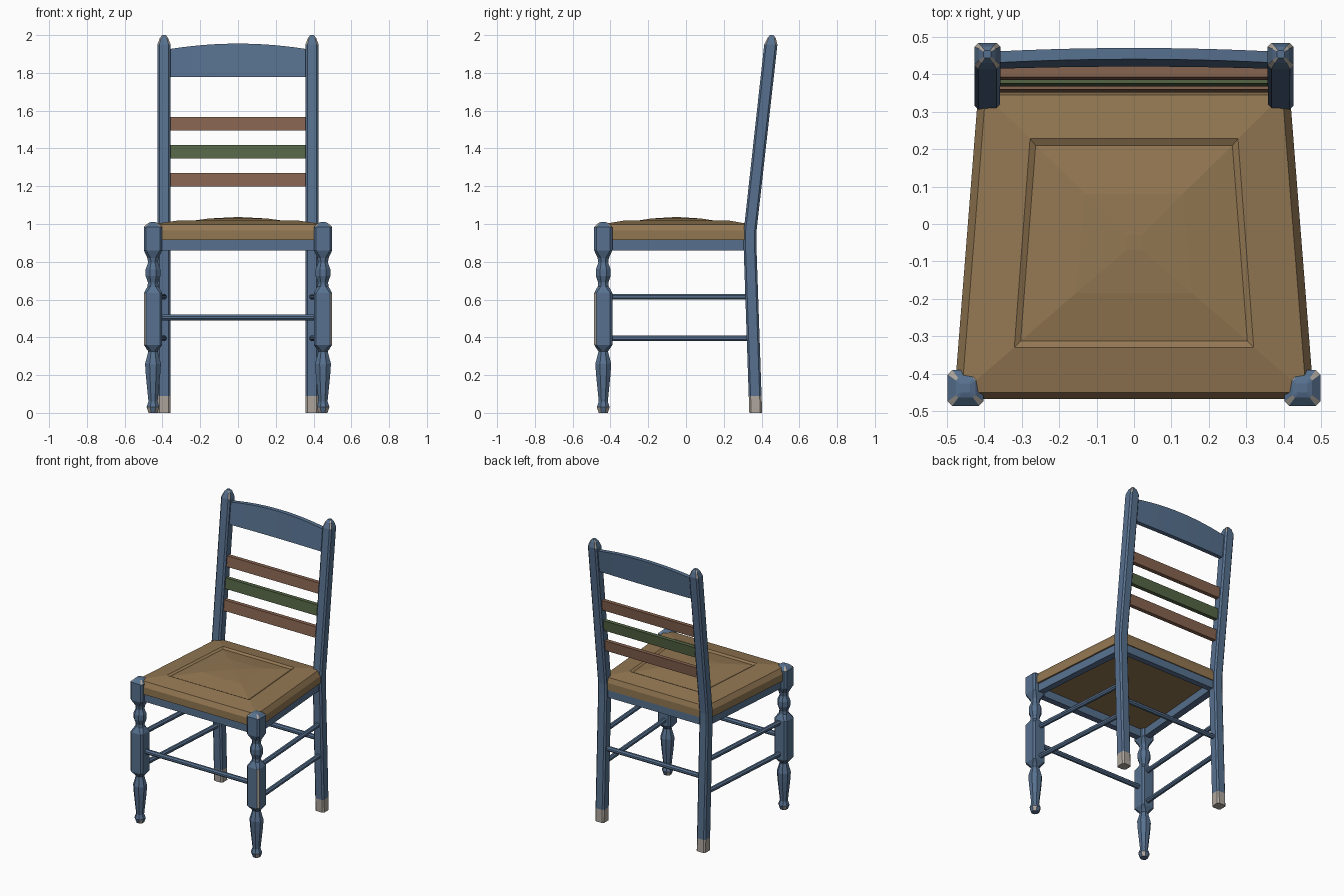
import bpy, bmesh, math
from mathutils import Vector

old = bpy.data.objects.get("Cube")
if old:
    bpy.data.objects.remove(old, do_unlink=True)


def material(name, rgb):
    m = bpy.data.materials.new(name)
    m.use_nodes = True
    color = (*rgb, 1)
    m.diffuse_color = color
    bsdf = next(n for n in m.node_tree.nodes if n.type == 'BSDF_PRINCIPLED')
    bsdf.inputs["Base Color"].default_value = color
    bsdf.inputs["Roughness"].default_value = 0.8
    return m


BLUE = material("blue paint", (0.095, 0.165, 0.275))
WORN = material("worn grey wood", (0.42, 0.38, 0.34))
STRAW = material("woven straw", (0.29, 0.185, 0.085))
RED = material("dusty red paint", (0.24, 0.125, 0.08))
GREEN = material("moss green paint", (0.09, 0.13, 0.06))


def loft(name, rings, mats, rule=None, closed=False):
    """Skin a list of equal-sized rings; rule picks the faces in the second material."""
    bm = bmesh.new()
    loops = [[bm.verts.new(p) for p in ring] for ring in rings]
    n = len(loops[0])
    pairs = list(zip(loops, loops[1:]))
    if closed:
        pairs.append((loops[-1], loops[0]))
    else:
        bm.faces.new(loops[0])
        bm.faces.new(loops[-1])
    for a, b in pairs:
        for i in range(n):
            j = (i + 1) % n
            bm.faces.new((a[i], a[j], b[j], b[i]))
    bmesh.ops.recalc_face_normals(bm, faces=bm.faces)
    if rule:
        for f in bm.faces:
            f.material_index = int(rule(f.normal, f.calc_center_median()))
    mesh = bpy.data.meshes.new(name)
    bm.to_mesh(mesh)
    bm.free()
    for m in mats:
        mesh.materials.append(m)
    ob = bpy.data.objects.new(name, mesh)
    bpy.context.scene.collection.objects.link(ob)
    return ob


def octagon(x, y, z, half, corner):
    """Square ring with its corners cut off."""
    h, k = half, half * (1 - corner)
    pts = [(h, -k), (h, k), (k, h), (-k, h), (-h, k), (-h, -k), (-k, -h), (k, -h)]
    return [(x + px, y + py, z) for px, py in pts]


def diagonal(n):
    return min(abs(n.x), abs(n.y)) > 0.25


def rod(name, a, b, radius=0.017):
    a, b = Vector(a), Vector(b)
    side = (b - a).cross(Vector((0, 0, 1))).normalized()
    up = side.cross(b - a).normalized()
    angles = [math.tau * (i + 0.5) / 8 for i in range(8)]
    rings = [[p + radius * (math.cos(t) * side + math.sin(t) * up) for t in angles]
             for p in (a, b)]
    loft(name, rings, [BLUE])


# Back posts: height, depth position, half width
POST = [(0, 0.369, 0.034), (0.09, 0.366, 0.034), (0.88, 0.339, 0.034),
        (0.96, 0.339, 0.034), (1.04, 0.348, 0.034), (1.95, 0.449, 0.035),
        (1.985, 0.453, 0.022), (2.0, 0.454, 0.01)]
# Front legs: height, half width, corner cut
SQ, RD = 0.25, 0.58
LEG = [(0, 0.024, RD), (0.03, 0.034, RD), (0.06, 0.024, RD), (0.2, 0.038, RD),
       (0.26, 0.042, RD), (0.325, 0.025, RD), (0.335, 0.032, RD), (0.36, 0.048, SQ),
       (0.635, 0.048, SQ), (0.67, 0.029, RD), (0.69, 0.027, RD), (0.725, 0.039, RD),
       (0.76, 0.039, RD), (0.795, 0.026, RD), (0.82, 0.03, RD), (0.86, 0.048, SQ),
       (0.985, 0.048, SQ), (1.005, 0.026, SQ), (1.01, 0.012, SQ)]

for label, s in (("left", 1), ("right", -1)):
    loft(f"{label}_back_post",
         [octagon(s * 0.392, y, z, h, 0.3) for z, y, h in POST], [BLUE, WORN],
         lambda n, c: c.z < 0.089 or (c.z > 1.955 and diagonal(n)))

    def leg_wear(n, c):
        if not diagonal(n):
            return False
        outer_front = n.x * s > 0 and n.y < 0
        return c.z < 0.02 or c.z > 0.987 or (0.4 < c.z < 0.6 and outer_front)

    loft(f"{label}_front_leg",
         [octagon(s * 0.45, -0.438, z, h, k) for z, h, k in LEG], [BLUE, WORN], leg_wear)

    # Side stretchers
    for level, z in (("lower", 0.395), ("upper", 0.615)):
        rod(f"{label}_{level}_side_stretcher", (s * 0.445, -0.42, z), (s * 0.393, 0.35, z))

# Cross stretchers
rod("front_stretcher", (-0.43, -0.438, 0.505), (0.43, -0.438, 0.505))
rod("back_stretcher", (-0.38, 0.352, 0.505), (0.38, 0.352, 0.505))


def trapezoid(front, back, y0, y1, z):
    return [(-front, y0, z), (front, y0, z), (back, y1, z), (-back, y1, z)]


# Apron frame below the seat
OUTER, INNER = (0.468, 0.406, -0.458, 0.35), (0.42, 0.36, -0.415, 0.31)
loft("apron", [trapezoid(*OUTER, 0.86), trapezoid(*OUTER, 0.917),
               trapezoid(*INNER, 0.917), trapezoid(*INNER, 0.86)], [BLUE], closed=True)

# Seat with sloped rim, grooved panel and shallow dome
loft("seat", [trapezoid(0.481, 0.416, -0.468, 0.357, 0.915),
              trapezoid(0.481, 0.416, -0.468, 0.357, 0.965),
              trapezoid(0.46, 0.397, -0.45, 0.345, 0.998),
              trapezoid(0.32, 0.278, -0.33, 0.228, 1.018),
              trapezoid(0.303, 0.263, -0.313, 0.21, 1.009),
              trapezoid(0.155, 0.13, -0.185, 0.08, 1.029),
              trapezoid(0.02, 0.02, -0.07, -0.03, 1.036)], [STRAW])


def post_y(z):
    return 0.348 + (z - 1.04) * 0.111


# Back slats, leaning with the posts
for name, z, mat in (("lower_slat", 1.235, RED), ("middle_slat", 1.382, GREEN),
                     ("upper_slat", 1.53, RED)):
    lo, hi, t = z - 0.036, z + 0.036, 0.014
    loft(name, [[(x, post_y(lo) - t, lo), (x, post_y(lo) + t, lo),
                 (x, post_y(hi) + t, hi), (x, post_y(hi) - t, hi)]
                for x in (-0.37, 0.37)], [mat])

# Arched crest rail, gently bowed backwards
rings = []
for i in range(13):
    u = i / 6 - 1
    arch = 1 - u * u
    lo, hi, bow, t = 1.777, 1.925 + 0.03 * arch, 0.006 * arch, 0.015
    rings.append([(0.37 * u, post_y(z) + bow + d, z)
                  for z, d in ((lo, -t), (lo, t), (hi, t), (hi, -t))])
loft("crest_rail", rings, [BLUE])
